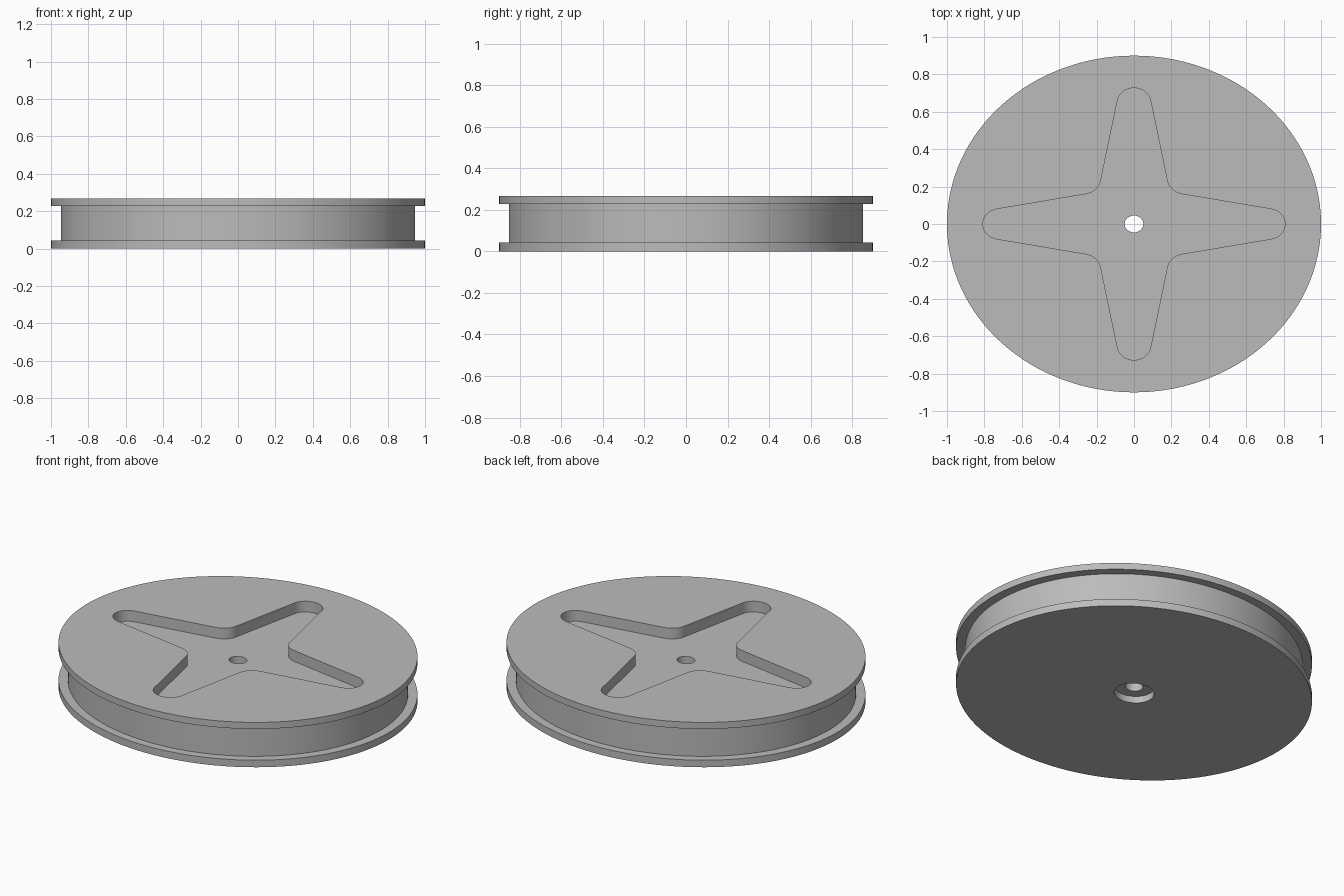
import bpy, bmesh
from math import sin, cos, pi, atan2, radians
from mathutils import Vector, Matrix

if "Cube" in bpy.data.objects:
    bpy.data.objects.remove(bpy.data.objects["Cube"])

SEGMENTS = 160
Y_SCALE = 0.9        # the wheel is slightly oval
HEIGHT = 0.267
POCKET_FLOOR = 0.203

grey = bpy.data.materials.new("light grey")
grey.use_nodes = True
colour = (0.5, 0.5, 0.5, 1)
grey.diffuse_color = colour
grey.node_tree.nodes["Principled BSDF"].inputs["Base Color"].default_value = colour


def add_object(name, bm):
    bmesh.ops.scale(bm, vec=(1, Y_SCALE, 1), verts=bm.verts)
    bmesh.ops.recalc_face_normals(bm, faces=bm.faces)
    mesh = bpy.data.meshes.new(name)
    bm.to_mesh(mesh)
    bm.free()
    mesh.materials.append(grey)
    obj = bpy.data.objects.new(name, mesh)
    bpy.context.collection.objects.link(obj)
    return obj


def lathe(name, profile):
    """Revolve a closed (radius, z) profile around the z axis."""
    bm = bmesh.new()
    rings = []
    for i in range(SEGMENTS):
        a = 2 * pi * i / SEGMENTS
        rings.append([bm.verts.new((r * cos(a), r * sin(a), z)) for r, z in profile])
    n = len(profile)
    for i in range(SEGMENTS):
        a, b = rings[i], rings[(i + 1) % SEGMENTS]
        for j in range(n):
            k = (j + 1) % n
            bm.faces.new((a[j], b[j], b[k], a[k]))
    return add_object(name, bm)


def arc(centre, radius, start, end, steps):
    return [Vector((centre[0] + radius * cos(start + (end - start) * i / steps),
                    centre[1] + radius * sin(start + (end - start) * i / steps), 0))
            for i in range(steps + 1)]


# Grooved wheel: two flanges, drum, axle hole and recess underneath
wheel = lathe("grooved_wheel", [
    (0.112, 0), (1, 0), (1, 0.042), (0.947, 0.042), (0.947, 0.228), (1, 0.228),
    (1, HEIGHT), (0.05, HEIGHT), (0.05, 0.04), (0.112, 0.04)])

# Four-armed pocket outline: rounded tip, tapered side, rounded inner corner
taper = radians(10.6)
tip_radius, tip_centre = 0.09, 0.718
fillet = 0.1
# fillet centre lies on the diagonal, one radius outside the tapered side
diagonal = ((tip_radius + fillet + tip_centre * sin(taper))
            / (sin(taper) + cos(taper)))
quarter = arc((tip_centre, 0), tip_radius, taper - pi / 2, pi / 2 - taper, 16)
quarter[0:0] = []
quarter = [Vector((p.x, p.y, 0)) for p in quarter]
# tangent points use the outward normal of the arm's side
normal = pi / 2 - taper
quarter += arc((diagonal, diagonal), fillet, normal + pi, pi + taper, 10)

bm = bmesh.new()
outline = []
for turn in range(4):
    spin = Matrix.Rotation(turn * pi / 2, 3, "Z")
    for p in quarter:
        outline.append(bm.verts.new(spin @ p + Vector((0, 0, POCKET_FLOOR))))
base = bm.faces.new(outline)
top = bmesh.ops.extrude_face_region(bm, geom=[base])
bmesh.ops.translate(bm, vec=(0, 0, 0.2),
                    verts=[v for v in top["geom"] if isinstance(v, bmesh.types.BMVert)])
cutter = add_object("pocket_cutter", bm)
cutter.hide_render = True

# Cut the pocket and smooth the round walls
cut = wheel.modifiers.new("pocket", "BOOLEAN")
cut.operation = "DIFFERENCE"
cut.solver = "EXACT"
cut.object = cutter
bpy.ops.object.select_all(action="DESELECT")
wheel.select_set(True)
bpy.context.view_layer.objects.active = wheel
bpy.ops.object.modifier_apply(modifier=cut.name)
bpy.data.objects.remove(cutter)
bpy.ops.object.shade_smooth_by_angle(angle=radians(30))
